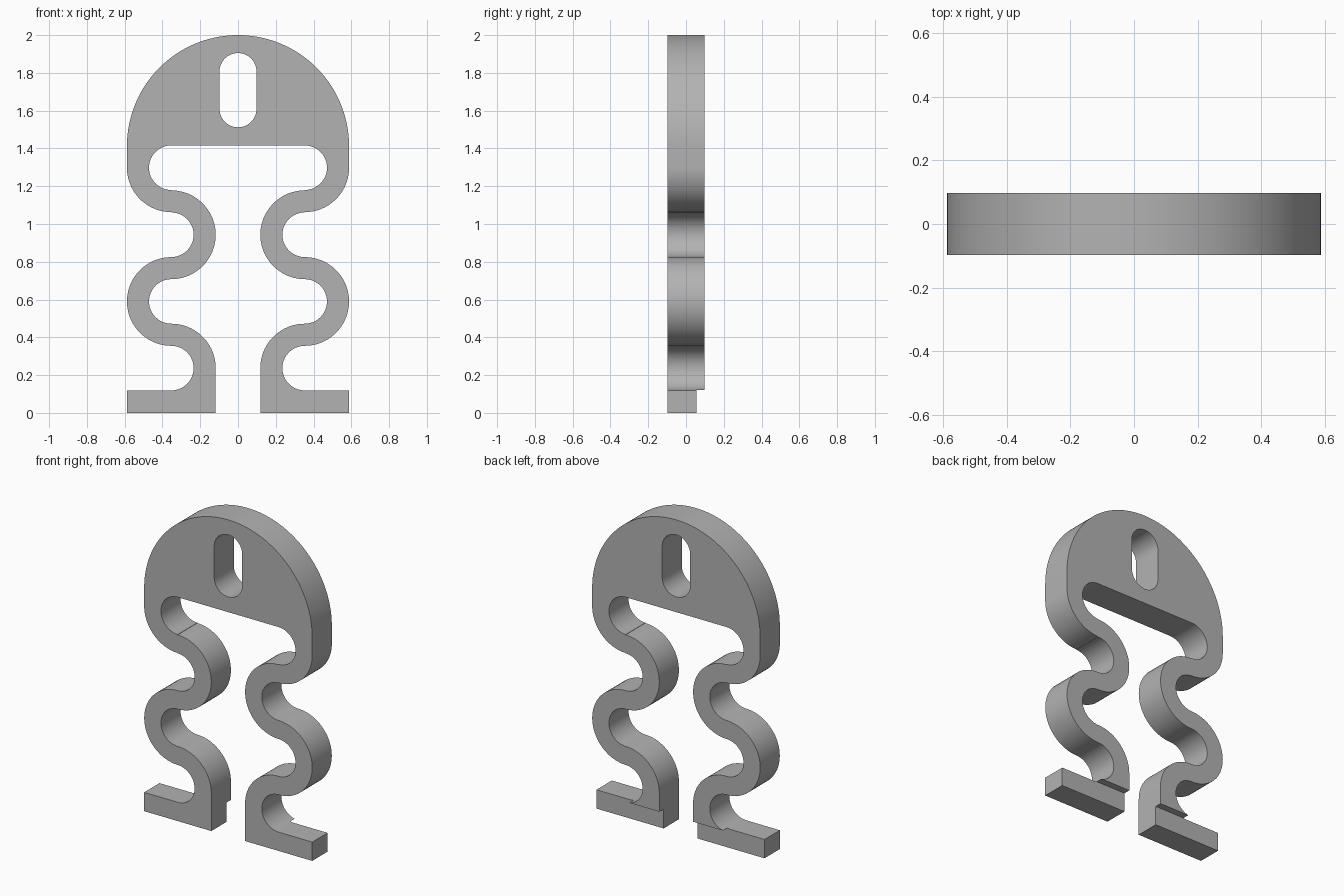
import bpy, bmesh
from math import cos, sin, radians
from mathutils import Vector

cube = bpy.data.objects.get("Cube")
if cube:
    bpy.data.objects.remove(cube)

DEPTH = 0.196          # plate thickness
HALF_W = 0.588         # half width and radius of the domed head
R_IN, R_OUT = 0.118, 0.235   # inner and outer radius of each leg bend
BEND_X = 0.353         # x of every bend centre
BENDS = [1.298, 0.943, 0.59, 0.237]
FOOT_TOP = 0.119
STEP_Z = 0.122         # height of the step behind the feet

grey = bpy.data.materials.new("plain_grey")
grey.use_nodes = True
grey.diffuse_color = (0.45, 0.45, 0.45, 1)
grey.node_tree.nodes["Principled BSDF"].inputs["Base Color"].default_value = grey.diffuse_color


def arc(cx, cz, r, start, end, steps=24):
    angles = [radians(start + (end - start) * i / steps) for i in range(steps + 1)]
    return [(cx + r * cos(a), cz + r * sin(a)) for a in angles]


def loop(bm, points):
    """Closed edge loop in the XZ plane, dropping repeated points."""
    verts = []
    for x, z in points:
        co = Vector((x, -DEPTH / 2, z))
        if not verts or (verts[-1].co - co).length > 1e-4:
            verts.append(bm.verts.new(co))
    return [bm.edges.new((v, verts[i - 1])) for i, v in enumerate(verts)]


# Half outline: dome, outer side of the leg, foot, then back up the inner side
b1, b2, b3, b4 = BENDS
half = arc(0, 2 - HALF_W, HALF_W, 90, 0, 40)
half += arc(BEND_X, b1, R_OUT, 0, -90)
half += arc(BEND_X, b2, R_IN, 90, 270)
half += arc(BEND_X, b3, R_OUT, 90, -90)
half += arc(BEND_X, b4, R_IN, 90, 270)
half += [(HALF_W, FOOT_TOP), (HALF_W, 0), (BEND_X - R_OUT, 0)]
half += arc(BEND_X, b4, R_OUT, 180, 90)
half += arc(BEND_X, b3, R_IN, -90, 90)
half += arc(BEND_X, b2, R_OUT, 270, 90)
half += arc(BEND_X, b1, R_IN, -90, 90)
outline = half + [(-x, z) for x, z in reversed(half[1:])]

# Rounded hanging slot in the head
slot = arc(0, 1.807, 0.098, 0, 180) + arc(0, 1.61, 0.098, 180, 360)

bm = bmesh.new()
edges = loop(bm, outline) + loop(bm, slot)
bmesh.ops.triangle_fill(bm, edges=edges, use_beauty=True)
result = bmesh.ops.extrude_face_region(bm, geom=bm.faces[:])
moved = [g for g in result["geom"] if isinstance(g, bmesh.types.BMVert)]
bmesh.ops.translate(bm, verts=moved, vec=(0, DEPTH, 0))
bmesh.ops.recalc_face_normals(bm, faces=bm.faces[:])
mesh = bpy.data.meshes.new("spring_legged_plate")
bm.to_mesh(mesh)
bm.free()
plate = bpy.data.objects.new("spring_legged_plate", mesh)
bpy.context.collection.objects.link(plate)
mesh.materials.append(grey)

# Step cut away behind both feet
bpy.ops.mesh.primitive_cube_add(size=1, location=(0, 0.055 + 0.25, STEP_Z - 0.25))
cutter = bpy.context.object
cutter.name = "foot_step_cutter"
cutter.scale = (2, 0.5, 0.5)
cutter.hide_render = True
cutter.data.materials.append(grey)

bpy.ops.object.select_all(action="DESELECT")
plate.select_set(True)
bpy.context.view_layer.objects.active = plate
cut = plate.modifiers.new("foot_step", "BOOLEAN")
cut.operation = "DIFFERENCE"
cut.solver = "EXACT"
cut.object = cutter
bpy.ops.object.modifier_apply(modifier=cut.name)
bpy.data.objects.remove(cutter)

bpy.ops.object.shade_smooth_by_angle(angle=radians(30))
